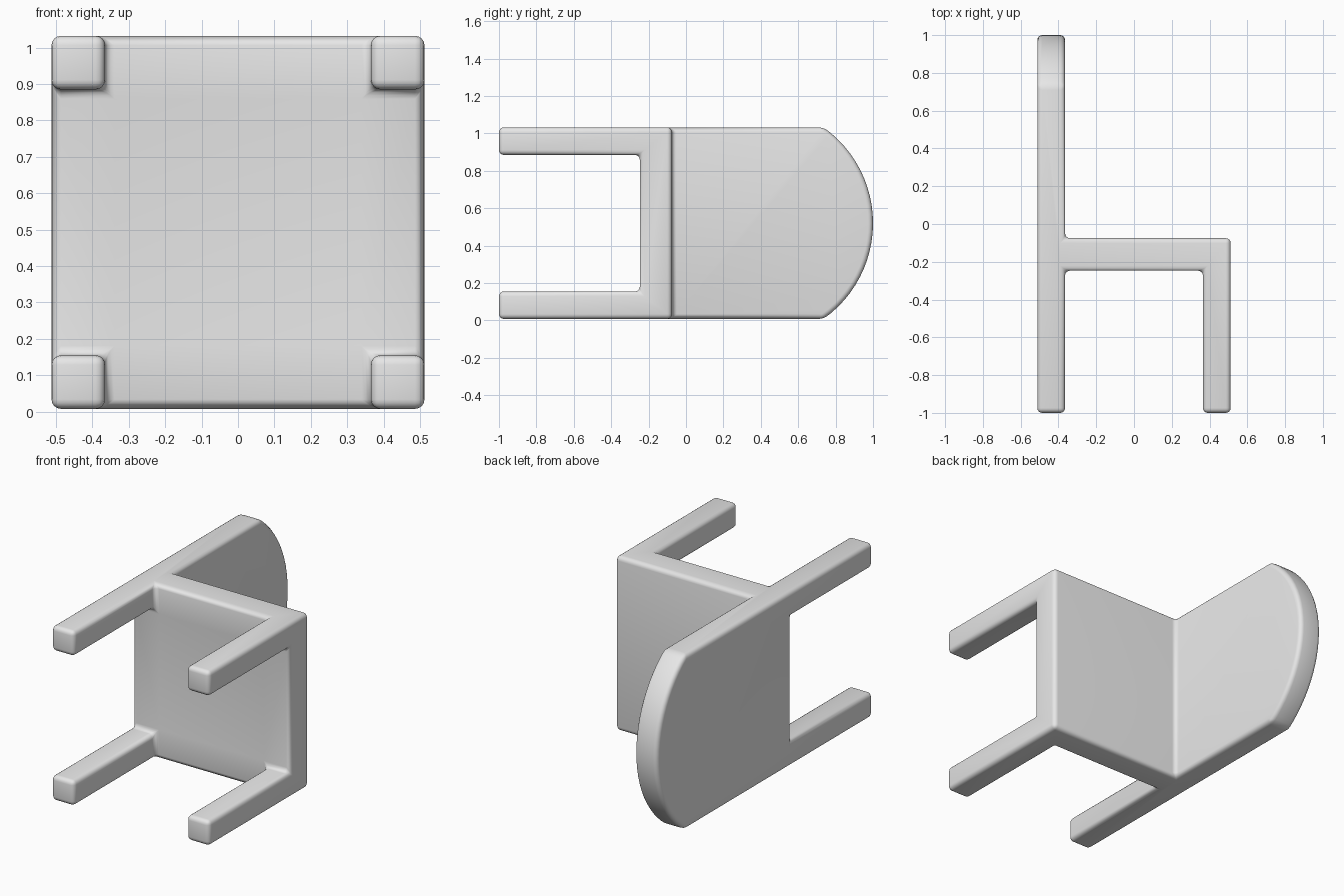
import bpy, bmesh, math

if "Cube" in bpy.data.objects:
    bpy.data.objects.remove(bpy.data.objects["Cube"])

grey = bpy.data.materials.new("plain grey")
grey.diffuse_color = (0.8, 0.8, 0.8, 1)
grey.use_nodes = True
grey.node_tree.nodes["Principled BSDF"].inputs["Base Color"].default_value = grey.diffuse_color

BOTTOM, TOP = 0.008, 1.032            # width of the chair, lying on its side
MID = (BOTTOM + TOP) / 2
LEG = 0.147                           # leg thickness
SEAT_UNDER, SEAT_TOP = -0.247, -0.075


def prism(name, profile, x0, x1):
    """Extrude a (y, z) outline along x."""
    bm = bmesh.new()
    face = bm.faces.new([bm.verts.new((x0, y, z)) for y, z in profile])
    ext = bmesh.ops.extrude_face_region(bm, geom=[face])
    verts = [v for v in ext["geom"] if isinstance(v, bmesh.types.BMVert)]
    bmesh.ops.translate(bm, verts=verts, vec=(x1 - x0, 0, 0))
    bmesh.ops.recalc_face_normals(bm, faces=bm.faces[:])
    mesh = bpy.data.meshes.new(name)
    bm.to_mesh(mesh)
    bm.free()
    mesh.materials.append(grey)
    obj = bpy.data.objects.new(name, mesh)
    bpy.context.collection.objects.link(obj)
    return obj


def apply_modifier(obj, kind, **settings):
    mod = obj.modifiers.new(kind, kind)
    for key, value in settings.items():
        setattr(mod, key, value)
    bpy.context.view_layer.objects.active = obj
    bpy.ops.object.modifier_apply(modifier=mod.name)


# U-shaped outline shared by both leg pairs
legs = [(SEAT_UNDER, BOTTOM + LEG), (-1, BOTTOM + LEG), (-1, BOTTOM)]
legs_far = [(y, 2 * MID - z) for y, z in reversed(legs)]

# Backrest with a curved top edge, in one piece with the rear legs
half, rise = TOP - MID, 0.265
radius = (half ** 2 + rise ** 2) / (2 * rise)
sweep = math.asin(half / radius)
arc = []
for i in range(25):
    a = -sweep + 2 * sweep * i / 24
    arc.append((1 - radius + radius * math.cos(a), MID + radius * math.sin(a)))
chair = prism("chair", legs + arc + legs_far, -0.512, -0.365)

# Seat in one piece with the front legs
edge = [(SEAT_TOP, BOTTOM), (SEAT_TOP, TOP)]
front_legs = prism("front_legs", legs + edge + legs_far, 0.512 - LEG, 0.512)
seat = prism("seat", [(SEAT_UNDER, BOTTOM), (SEAT_TOP, BOTTOM),
                      (SEAT_TOP, TOP), (SEAT_UNDER, TOP)], -0.44, 0.44)

# Fuse the parts into one continuous body
for part in (seat, front_legs):
    apply_modifier(chair, "BOOLEAN", operation="UNION", solver="EXACT", object=part)
    bpy.data.objects.remove(part)

# Clean flat regions, then soften every edge and inner corner
bm = bmesh.new()
bm.from_mesh(chair.data)
bmesh.ops.remove_doubles(bm, verts=bm.verts[:], dist=0.0005)
bmesh.ops.dissolve_limit(bm, angle_limit=0.01, verts=bm.verts[:], edges=bm.edges[:])
bm.to_mesh(chair.data)
bm.free()
apply_modifier(chair, "BEVEL", width=0.026, segments=4, limit_method="ANGLE",
               angle_limit=math.radians(30))

bpy.ops.object.select_all(action="DESELECT")
chair.select_set(True)
bpy.context.view_layer.objects.active = chair
bpy.ops.object.shade_smooth_by_angle(angle=math.radians(35))
